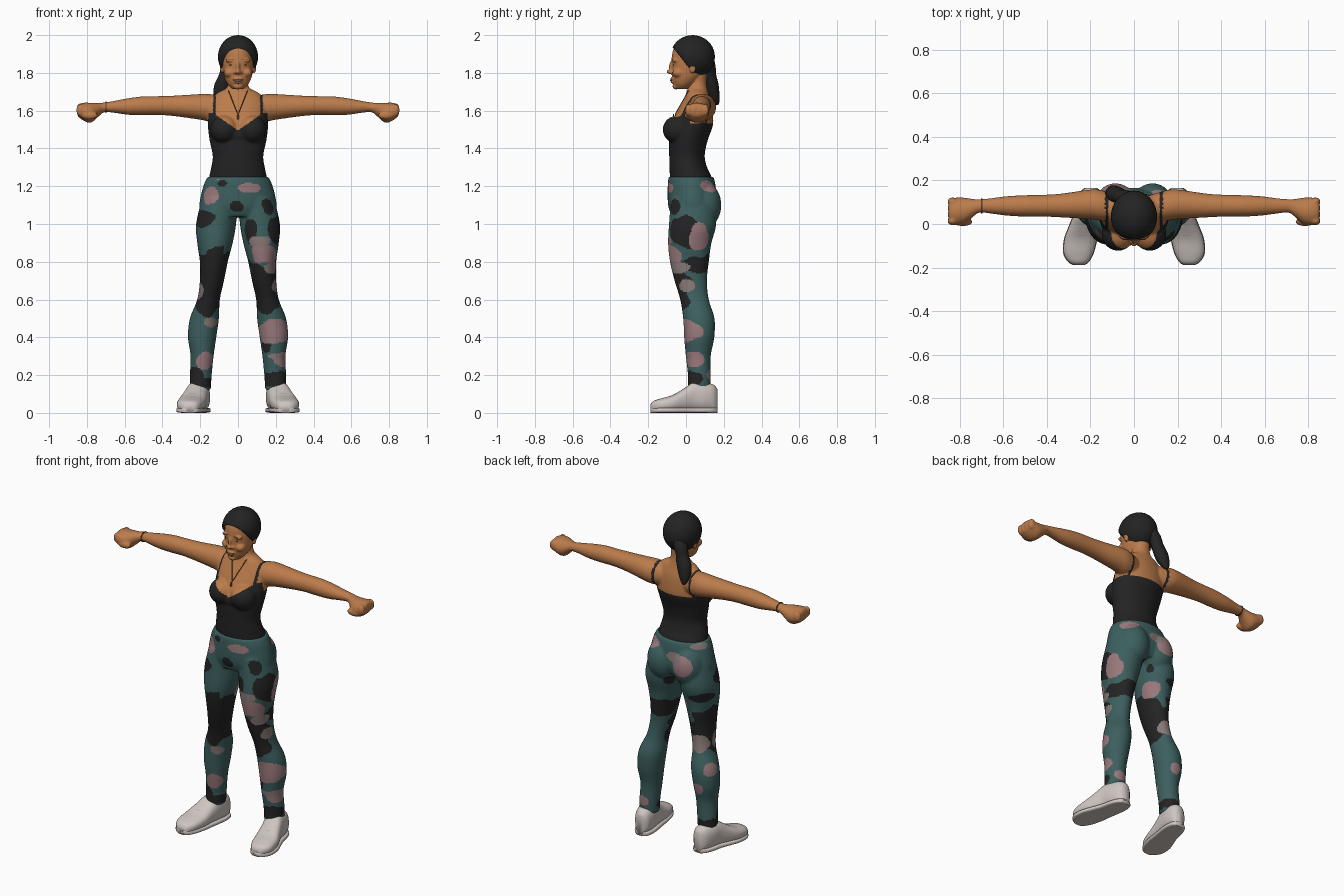
import bpy, bmesh, math
from mathutils import Matrix, Vector, noise

if "Cube" in bpy.data.objects:
    bpy.data.objects.remove(bpy.data.objects["Cube"])


def material(name, r, g, b):
    mat = bpy.data.materials.new(name)
    mat.use_nodes = True
    mat.diffuse_color = (r, g, b, 1)
    shader = next(n for n in mat.node_tree.nodes if n.type == 'BSDF_PRINCIPLED')
    shader.inputs["Base Color"].default_value = (r, g, b, 1)
    shader.inputs["Roughness"].default_value = 0.8
    return mat


skin = material("skin", .5, .2, .07)
black = material("black", .017, .017, .018)
teal = material("teal", .045, .115, .112)
mauve = material("mauve", .32, .19, .2)
taupe = material("taupe", .24, .19, .18)
shoe_white = material("shoe white", .62, .56, .53)
lace_grey = material("lace grey", .36, .32, .3)
brown = material("dark brown", .11, .042, .017)
lip_red = material("lip red", .34, .11, .055)
teeth_white = material("teeth white", .65, .5, .4)

PLACE = {
    'x': lambda p, u, v: (p, u, v),
    'y': lambda p, u, v: (u, p, v),
    'z': lambda p, u, v: (u, v, p),
}


def interpolate(rings, steps):
    """Smooth the ring sequence with a Catmull-Rom spline."""
    out = []
    last = len(rings) - 1
    for i in range(last):
        a, b, c, d = (rings[min(max(i + k, 0), last)] for k in (-1, 0, 1, 2))
        for s in range(steps):
            t = s / steps
            out.append([q + .5 * t * (r - p + t * (2*p - 5*q + 4*r - e + t * (3*(q - r) + e - p)))
                        for p, q, r, e in zip(a, b, c, d)])
    return out + [rings[last]]


def loft(bm, axis, rings, side=1, power=2, n=36, steps=6):
    """Rings are (position, centre u, centre v, radius u, radius v)."""
    loops = []
    for pos, u, v, ru, rv in interpolate(rings, steps):
        loop = []
        for k in range(n):
            a = 2 * math.pi * k / n
            c, s = math.cos(a), math.sin(a)
            c = math.copysign(abs(c) ** (2 / power), c)
            s = math.copysign(abs(s) ** (2 / power), s)
            x, y, z = PLACE[axis](pos, u + ru * c, v + rv * s)
            loop.append(bm.verts.new((side * x, y, z)))
        loops.append(loop)
    for low, high in zip(loops, loops[1:]):
        for k in range(n):
            bm.faces.new((low[k], low[k - 1], high[k - 1], high[k]))
    bm.faces.new(loops[0])
    bm.faces.new(loops[-1])


def blob(bm, centre, radii, side=1):
    x, y, z = centre
    matrix = Matrix.Translation((side * x, y, z)) @ Matrix.Diagonal((*radii, 1))
    bmesh.ops.create_uvsphere(bm, u_segments=32, v_segments=20, radius=1, matrix=matrix)


def finish(name, bm, mats, voxel=0, rule=None):
    """Make the object, fuse its volumes if asked, and colour its faces by rule."""
    bmesh.ops.recalc_face_normals(bm, faces=bm.faces)
    mesh = bpy.data.meshes.new(name)
    bm.to_mesh(mesh)
    bm.free()
    obj = bpy.data.objects.new(name, mesh)
    bpy.context.collection.objects.link(obj)
    if voxel:
        fuse = obj.modifiers.new("fuse", 'REMESH')
        fuse.mode = 'VOXEL'
        fuse.voxel_size = voxel
        relax = obj.modifiers.new("relax", 'SMOOTH')
        relax.factor, relax.iterations = .5, 9
        graph = bpy.context.evaluated_depsgraph_get()
        fused = bpy.data.meshes.new_from_object(obj.evaluated_get(graph))
        obj.modifiers.clear()
        obj.data = fused
    obj.data.materials.clear()
    for mat in mats:
        obj.data.materials.append(mat)
    for face in obj.data.polygons:
        face.use_smooth = True
        face.material_index = rule(face.center) if rule else 0
    bpy.context.view_layer.update()
    return obj


def on_front(obj, x, z):
    hit, point, _, _ = obj.ray_cast(Vector((x, -1, z)), Vector((0, 1, 0)))
    return point if hit else Vector((x, -.06, z))


SIDES = (-1, 1)

# Upper body: torso, bust, arms and fists, with the top coloured in
bm = bmesh.new()
loft(bm, 'z', [(1.2, 0, .03, .155, .11), (1.25, 0, .025, .152, .11), (1.3, 0, .012, .142, .1),
               (1.36, 0, .005, .134, .094), (1.44, 0, .012, .15, .102), (1.52, 0, .03, .16, .112),
               (1.58, 0, .043, .158, .1), (1.64, 0, .055, .148, .08), (1.69, 0, .06, .115, .06),
               (1.72, 0, .06, .062, .052), (1.76, 0, .058, .05, .048)])
blob(bm, (0, -.03, 1.475), (.11, .068, .065))
for s in SIDES:
    blob(bm, (.073, -.047, 1.5), (.075, .076, .074), s)
    loft(bm, 'x', [(.08, .075, 1.61, .06, .065), (.15, .085, 1.615, .07, .073),
                   (.2, .09, 1.62, .068, .068), (.33, .085, 1.625, .055, .055),
                   (.42, .084, 1.627, .05, .05), (.5, .083, 1.626, .049, .05),
                   (.58, .083, 1.622, .045, .044), (.66, .083, 1.62, .035, .031),
                   (.71, .083, 1.617, .031, .026), (.74, .073, 1.604, .042, .037),
                   (.78, .06, 1.589, .061, .053), (.82, .058, 1.595, .063, .047),
                   (.85, .06, 1.603, .05, .03)], s)
    for k in range(4):
        blob(bm, (.833, .013 + .03 * k, 1.602), (.024, .019, .033), s)
    blob(bm, (.785, .01, 1.575), (.045, .02, .022), s)


def top_rule(c):
    x = abs(c.x)
    if x > .172:
        return 0
    edge = min(1.495 + .7 * x, 1.585) if c.y < .02 else 1.535
    return int(c.z < edge or abs(x - .125) < .007)


body = finish("upper_body", bm, [skin, black], .006, top_rule)

# Head, with neck, nose, cheeks, lips, chin and ears blended in
bm = bmesh.new()
loft(bm, 'z', [(1.68, 0, .062, .056, .05), (1.75, 0, .06, .05, .048), (1.81, 0, .06, .05, .048)])
loft(bm, 'z', [(1.715, 0, -.02, .03, .032), (1.74, 0, -.01, .055, .056), (1.78, 0, .006, .073, .08),
               (1.83, 0, .02, .081, .095), (1.88, 0, .03, .084, .106), (1.93, 0, .035, .08, .1),
               (1.97, 0, .035, .055, .07)])
blob(bm, (0, -.08, 1.806), (.015, .024, .013))
blob(bm, (0, -.073, 1.83), (.011, .018, .036))
blob(bm, (0, -.068, 1.768), (.028, .016, .008))
blob(bm, (0, -.066, 1.752), (.024, .016, .009))
blob(bm, (0, -.052, 1.729), (.026, .02, .017))
for s in SIDES:
    blob(bm, (.036, -.057, 1.866), (.03, .016, .012), s)
    blob(bm, (.045, -.04, 1.8), (.03, .032, .026), s)
    blob(bm, (.016, -.075, 1.802), (.009, .013, .008), s)
    blob(bm, (.086, .035, 1.828), (.01, .018, .03), s)
head = finish("head", bm, [skin], .004)

# Eyes, eyebrows and smile
bm_eyes, bm_brows, bm_lips, bm_teeth = (bmesh.new() for _ in range(4))
for s in SIDES:
    blob(bm_eyes, on_front(head, s * .034, 1.842), (.012, .002, .003))
    blob(bm_brows, on_front(head, s * .036, 1.869), (.018, .002, .002))
blob(bm_lips, on_front(head, 0, 1.76), (.024, .004, .006))
blob(bm_teeth, on_front(head, 0, 1.76) - Vector((0, .003, 0)), (.017, .003, .003))
finish("eyes", bm_eyes, [brown])
finish("eyebrows", bm_brows, [brown])
finish("lips", bm_lips, [lip_red])
finish("teeth", bm_teeth, [teeth_white])

# Hair cap cut along the slanted hairline, and the ponytail
bm = bmesh.new()
blob(bm, (0, .035, 1.885), (.106, .118, .115))
bmesh.ops.bisect_plane(bm, geom=bm.verts[:] + bm.edges[:] + bm.faces[:],
                       plane_co=(0, 0, 1.847), plane_no=(0, 1.25, 1), clear_inner=True)
bmesh.ops.holes_fill(bm, edges=[e for e in bm.edges if e.is_boundary])
finish("hair", bm, [black])
bm = bmesh.new()
loft(bm, 'z', [(1.88, -.03, .115, .03, .03), (1.84, -.045, .12, .042, .036),
               (1.79, -.063, .127, .038, .033), (1.74, -.08, .135, .044, .037),
               (1.69, -.092, .143, .038, .034), (1.65, -.098, .157, .022, .02),
               (1.63, -.1, .165, .006, .006)], n=24)
finish("ponytail", bm, [black])

# Leggings: pelvis, buttocks and legs, with camouflage patches
bm = bmesh.new()
loft(bm, 'z', [(1.25, 0, .027, .161, .119), (1.2, 0, .03, .184, .127), (1.1, 0, .035, .205, .13),
               (1.04, 0, .035, .185, .11)])
for s in SIDES:
    blob(bm, (.085, .09, 1.1), (.095, .097, .125), s)
    loft(bm, 'z', [(1.14, .095, .035, .095, .115), (1.0, .116, .035, .106, .125),
                   (.9, .122, .02, .094, .115), (.8, .128, .018, .074, .103),
                   (.7, .138, .025, .064, .086), (.6, .156, .045, .06, .076),
                   (.5, .178, .068, .077, .083), (.4, .19, .07, .075, .08),
                   (.3, .19, .065, .061, .066), (.2, .197, .07, .058, .06),
                   (.12, .2, .07, .056, .06)], s)

# Patches are (x, y, z, radius, height)
black_patches = [
    (-.13, -.03, .7, .17, .18), (.12, -.06, .64, .125, .14), (.12, .09, .79, .14, .055),
    (.22, -.02, .96, .09, .09), (.06, -.08, .97, .045, .07), (.18, -.08, 1.1, .055, .05),
    (-.2, -.04, 1.03, .09, .045), (-.01, -.1, 1.09, .04, .03), (-.19, .1, .93, .08, .03),
    (.01, .13, .98, .05, .04), (.22, .02, .18, .09, .045), (-.2, .08, .16, .09, .035),
    (-.23, .02, .2, .05, .05), (-.09, -.09, 1.215, .03, .02), (.14, 0, .35, .04, .04)]
mauve_patches = [
    (-.16, -.07, 1.15, .055, .055), (.06, -.1, 1.19, .065, .025), (.15, -.08, .84, .09, .05),
    (.22, .08, .93, .06, .075), (.2, .01, .43, .095, .07), (.24, .04, .28, .06, .045),
    (-.17, .0, .27, .06, .05), (-.09, .18, 1.12, .06, .06), (-.05, .08, .87, .06, .05),
    (.14, .13, 1.2, .06, .03), (-.24, .1, .5, .045, .04), (-.19, .15, .38, .035, .035),
    (-.12, -.09, 1.237, .035, .012), (.21, .13, .2, .04, .03)]
taupe_patches = [
    (.2, 0, .67, .045, .035), (-.22, 0, .65, .045, .05), (-.17, .14, .64, .09, .05),
    (.12, -.09, .91, .06, .03), (.18, -.04, .77, .06, .03), (-.14, 0, .48, .04, .025),
    (-.16, .09, 1.23, .06, .02), (.2, 0, .3, .05, .015), (-.03, .17, 1.16, .05, .03)]


def camouflage(c):
    slot = 0
    limit = 1 + .6 * noise.noise(c * 15)
    for colour, patches in enumerate((black_patches, mauve_patches, taupe_patches), 1):
        for x, y, z, radius, height in patches:
            flat = (c.x - x) ** 2 + (c.y - y) ** 2
            if flat / radius ** 2 + (c.z - z) ** 2 / height ** 2 < limit:
                slot = colour
    return slot


finish("leggings", bm, [teal, black, mauve, taupe], .0065, camouflage)

# Shoes: outline as (y, centre x, half width, top height)
outline = [(-.188, .253, .024, .042), (-.174, .255, .045, .06), (-.135, .255, .067, .074),
           (-.07, .245, .074, .093), (-.01, .23, .067, .128), (.045, .215, .061, .163),
           (.1, .206, .058, .158), (.145, .2, .046, .148), (.166, .198, .026, .125)]
for s, word in zip(SIDES, ("right", "left")):
    bm = bmesh.new()
    loft(bm, 'y', [(y, x, top / 2 + .004, w, top / 2 - .002) for y, x, w, top in outline], s, 2.5)
    finish(word + "_shoe", bm, [shoe_white])
    bm = bmesh.new()
    loft(bm, 'y', [(y, x, .014, w + .003, .014) for y, x, w, _ in outline], s, 4)
    finish(word + "_sole", bm, [shoe_white])
    bm = bmesh.new()
    for k in range(3):
        blob(bm, (.24 - .007 * k, -.05 + .026 * k, .101 + .013 * k), (.028, .004, .004), s)
    finish(word + "_laces", bm, [lace_grey])

# Necklace laid on the chest, with a pendant, and a bracelet
curve = bpy.data.curves.new("necklace", 'CURVE')
curve.dimensions = '3D'
curve.bevel_depth = .0025
line = curve.splines.new('POLY')
line.points.add(20)
for k, point in enumerate(line.points):
    x = .05 * (k - 10) / 10
    point.co = (*on_front(body, x, 1.58 + 2.5 * abs(x)), 1)
curve.materials.append(brown)
bpy.context.collection.objects.link(bpy.data.objects.new("necklace", curve))
bm = bmesh.new()
blob(bm, on_front(body, 0, 1.56), (.006, .004, .024))
finish("pendant", bm, [brown])
bm = bmesh.new()
loft(bm, 'x', [(.696, .083, 1.618, .034, .03), (.702, .083, 1.618, .034, .03)], -1)
finish("bracelet", bm, [brown])
